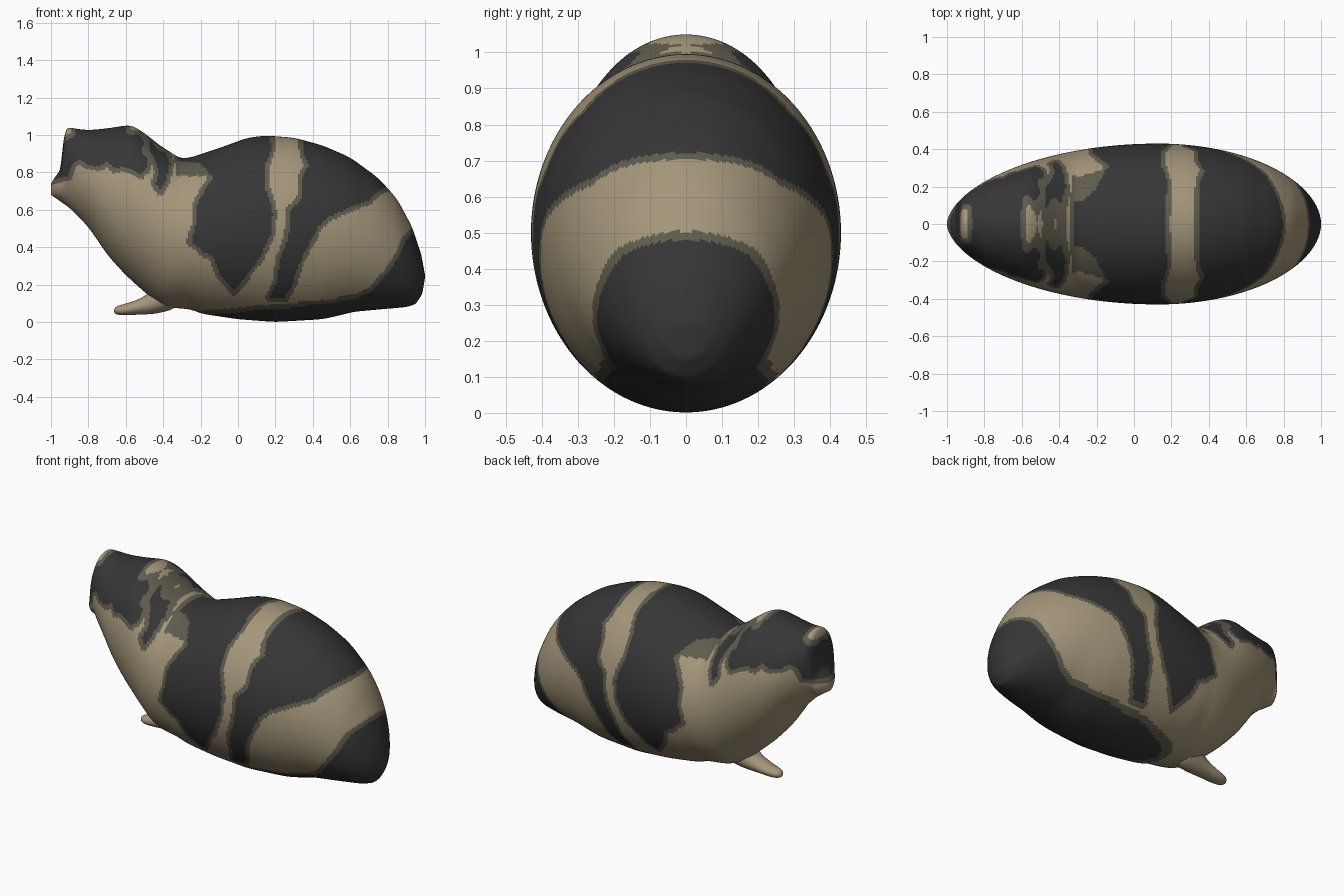
import bpy, bmesh, math

if "Cube" in bpy.data.objects:
    bpy.data.objects.remove(bpy.data.objects["Cube"])


def material(name, rgb):
    m = bpy.data.materials.new(name)
    m.diffuse_color = (*rgb, 1)
    m.use_nodes = True
    m.node_tree.nodes["Principled BSDF"].inputs["Base Color"].default_value = m.diffuse_color
    return m


MATS = [material("tan fur", (0.37, 0.305, 0.195)),
        material("olive fur edge", (0.115, 0.108, 0.075)),
        material("charcoal fur", (0.037, 0.037, 0.037))]

# Side profile of the animal: top line and belly line as (x, z)
TOP = [(-1, .74), (-.985, .765), (-.945, .82), (-.938, .93), (-.932, 1.02), (-.91, 1.043),
       (-.88, 1.035), (-.8, 1.025), (-.7, 1.035), (-.57, 1.055), (-.5, 1.01), (-.4, .93),
       (-.35, .905), (-.32, .872), (-.25, .88), (-.1, .93), (.05, .985), (.15, .997),
       (.3, .985), (.45, .945), (.6, .88), (.75, .77), (.85, .66), (.93, .51), (.98, .36), (1, .25)]
BELLY = [(-1, .68), (-.9, .61), (-.8, .51), (-.7, .36), (-.6, .25), (-.5, .16), (-.45, .12),
         (-.4, .08), (-.25, .068), (-.2, .045), (-.1, .03), (0, .015), (.2, 0), (.45, .015),
         (.52, .03), (.62, .055), (.9, .08), (.95, .095), (.985, .15), (1, .24)]

# Dark coat patches as outlines in the side view
HEAD = [(-1.05, .74), (-.99, .76), (-.91, .78), (-.89, .84), (-.85, .87), (-.8, .84), (-.74, .83),
        (-.7, .86), (-.66, .82), (-.6, .83), (-.52, .79), (-.49, .82), (-.48, .87), (-.52, .91),
        (-.5, .96), (-.53, 1), (-.59, 1), (-.62, 1.1), (-.86, 1.1), (-.87, 1), (-.93, .96), (-1.05, .96)]
NECK = [(-.475, .98), (-.43, .92), (-.39, .91), (-.365, .85), (-.385, .76), (-.415, .70),
        (-.44, .74), (-.42, .8), (-.44, .86), (-.47, .91)]
SHOULDER = [(-.32, 1.05), (-.315, .86), (-.2, .85), (-.13, .77), (-.18, .7), (-.22, .63), (-.22, .54),
            (-.25, .43), (-.18, .37), (-.13, .35), (-.1, .26), (-.02, .165), (.03, .23), (.12, .35),
            (.175, .47), (.185, .58), (.17, .65), (.14, .74), (.14, .82), (.175, .92), (.165, 1.1)]
COLLAR_EDGE = [(-.33, .88), (-.33, .78), (-.14, .78), (-.19, .86)]
HIP = [(.17, .13), (.25, .13), (.29, .2), (.32, .3), (.36, .38), (.43, .51), (.48, .56), (.6, .615),
       (.7, .65), (.75, .70), (.8, .725), (1, .73), (1, 1.1), (.37, 1.1), (.345, 1), (.35, .9),
       (.38, .84), (.34, .77), (.34, .66), (.28, .6), (.275, .5), (.26, .42), (.225, .34), (.21, .22)]
RUMP = [(1.05, .49), (.95, .49), (.9, .44), (.86, .35), (.8, .26), (.72, .17), (.65, .13), (.5, .1),
        (.38, .09), (.28, .075), (.1, .065), (0, .05), (-.1, .045), (-.22, .035), (-.25, -.1), (1.05, -.1)]
DARK = [HEAD, NECK, SHOULDER, HIP, RUMP]
EDGE = 0.024


def lerp(line, x):
    for (x0, z0), (x1, z1) in zip(line, line[1:]):
        if x <= x1:
            return z0 + (z1 - z0) * (x - x0) / (x1 - x0)
    return line[-1][1]


def smooth(line, x):
    h = min(.045, .25 * (1 - abs(x)))
    return sum(w * lerp(line, x + h * k / 3)
               for k, w in zip(range(-3, 4), (1, 2, 3, 4, 3, 2, 1))) / 16


def inside(poly, x, z):
    hit = False
    for (x0, z0), (x1, z1) in zip(poly, poly[1:] + poly[:1]):
        if (z0 > z) != (z1 > z) and x < x0 + (z - z0) * (x1 - x0) / (z1 - z0):
            hit = not hit
    return hit


def near(poly, x, z):
    for (x0, z0), (x1, z1) in zip(poly, poly[1:] + poly[:1]):
        dx, dz = x1 - x0, z1 - z0
        t = max(0, min(1, ((x - x0) * dx + (z - z0) * dz) / (dx * dx + dz * dz)))
        if (x - x0 - t * dx) ** 2 + (z - z0 - t * dz) ** 2 < EDGE ** 2:
            return True
    return False


def coat(x, z):
    if any(inside(p, x, z) for p in DARK):
        return 2
    if inside(COLLAR_EDGE, x, z) or any(near(p, x, z) for p in DARK):
        return 1
    return 0


def loft(name, rows, n):
    """Skin elliptical rings given as (x, centre z, half height, half width)."""
    bm = bmesh.new()
    rings = []
    for x, zc, hz, hy in rows:
        rings.append([bm.verts.new((x, hy * math.cos(a), zc + hz * math.sin(a)))
                      for a in (2 * math.pi * i / n for i in range(n))])
    for r, s in zip(rings, rings[1:]):
        for i in range(n):
            bm.faces.new((r[i], r[(i + 1) % n], s[(i + 1) % n], s[i]))
    bm.faces.new(rings[0])
    bm.faces.new(rings[-1])
    bmesh.ops.recalc_face_normals(bm, faces=bm.faces)
    for f in bm.faces:
        f.smooth = True
    me = bpy.data.meshes.new(name)
    bm.to_mesh(me)
    bm.free()
    ob = bpy.data.objects.new(name, me)
    bpy.context.collection.objects.link(ob)
    for m in MATS:
        me.materials.append(m)
    return ob


# Body and head in one smooth skin
rows = []
N = 280
for i in range(N + 1):
    x = -math.cos(math.pi * i / N)
    top, low = smooth(TOP, x), smooth(BELLY, x)
    u = (x - .13) / (1.13 if x < .13 else .87)
    width = .43 * max(0, 1 - u * u) ** (.57 if x < .13 else .52)
    rows.append((x, (top + low) / 2, (top - low) / 2, max(width, .002)))
body = loft("body", rows, 180)

# Paint the coat patches by side-view position
for p in body.data.polygons:
    p.material_index = coat(p.center.x, p.center.z)

# Front foot: small nub under the chest
foot = loft("front_foot", [(-.663, .06, .006, .006), (-.655, .062, .02, .024), (-.63, .063, .028, .04),
                           (-.58, .07, .034, .05), (-.52, .083, .043, .055), (-.47, .1, .06, .065),
                           (-.4, .13, .08, .09), (-.3, .18, .1, .12)], 20)
foot.modifiers.new("round", 'SUBSURF').levels = 2
foot.modifiers["round"].render_levels = 2
